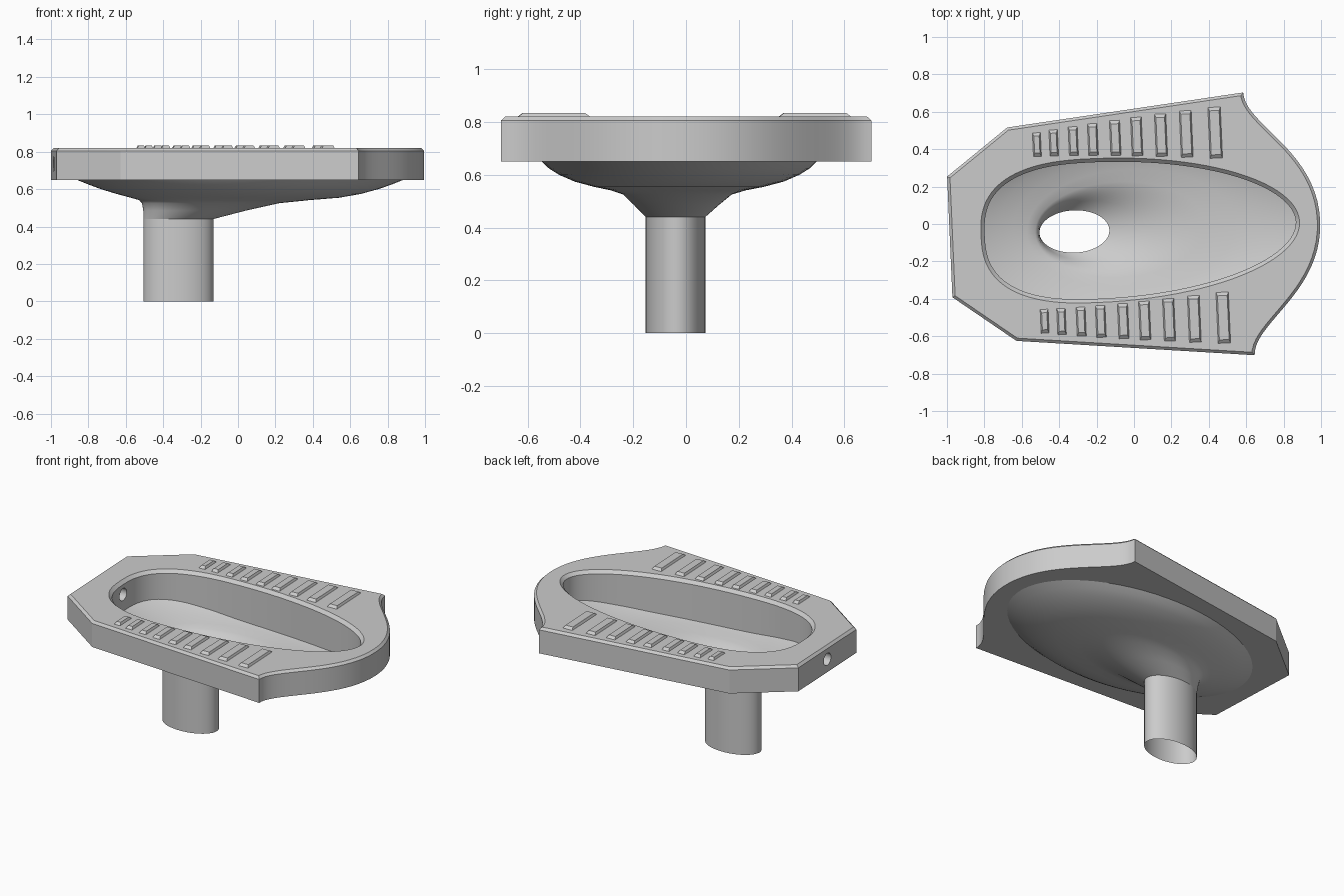
import bpy, bmesh
from math import sin, cos, pi, radians
from mathutils import Matrix, Vector
from mathutils.bvhtree import BVHTree

if "Cube" in bpy.data.objects:
    bpy.data.objects.remove(bpy.data.objects["Cube"])

# The whole pan sits slightly turned on the grid
PLACE = Matrix.Rotation(radians(2.5), 4, 'Z') @ Matrix.Translation((0, -0.026, 0))
BOTTOM, EDGE, TOP = 0.65, 0.805, 0.82


def finish(name, bm, angle=30):
    bmesh.ops.recalc_face_normals(bm, faces=bm.faces[:])
    bm.transform(PLACE)
    mesh = bpy.data.meshes.new(name)
    bm.to_mesh(mesh)
    bm.free()
    ob = bpy.data.objects.new(name, mesh)
    bpy.context.collection.objects.link(ob)
    bpy.ops.object.select_all(action='DESELECT')
    ob.select_set(True)
    bpy.context.view_layer.objects.active = ob
    if angle:
        bpy.ops.object.shade_smooth_by_angle(angle=radians(angle))
    return ob


def ring(bm, pts, z):
    return [bm.verts.new((x, y, z)) for x, y in pts]


def bridge(bm, a, b):
    n = len(a)
    for i in range(n):
        j = (i + 1) % n
        bm.faces.new((a[i], a[j], b[j], b[i]))


def fill_between(bm, a, b):
    edges = []
    for loop in (a, b):
        for i in range(len(loop)):
            edges.append(bm.edges.get((loop[i - 1], loop[i])))
    bmesh.ops.triangle_fill(bm, edges=edges, use_beauty=True, normal=(0, 0, 1))


def ellipse(x0, x1, b, n=64):
    c, a = (x0 + x1) / 2, (x1 - x0) / 2
    return [(c + a * cos(2 * pi * i / n), b * sin(2 * pi * i / n)) for i in range(n)]


def inset(pts, d):
    # mitred inward offset of a counter-clockwise loop
    out = []
    for i, p in enumerate(pts):
        p = Vector(p)
        e0 = (p - Vector(pts[i - 1])).normalized()
        e1 = (Vector(pts[(i + 1) % len(pts)]) - p).normalized()
        n0, n1 = Vector((-e0.y, e0.x)), Vector((-e1.y, e1.x))
        m = (n0 + n1).normalized()
        out.append(tuple(p + m * d / max(m.dot(n0), 0.3)))
    return out


# Slab outline: pointed nose with S-curved shoulders, chamfered rear corners
def nose(t):
    s = 1 - t
    k = (s**3, 3 * s * s * t, 3 * s * t * t, t**3)
    return (sum(w * v for w, v in zip(k, (.614, .614, .995, .995))),
            sum(w * v for w, v in zip(k, (.703, .53, .38, 0))))


half = [nose(1 - i / 20) for i in range(21)] + [(-.655, .571), (-.987, .323)]
outline = half + [(x, -y) for x, y in reversed(half[1:])]


# Egg-shaped opening: squarer at the rear, elliptical at the front
def egg(n=96):
    pts = []
    for i in range(n):
        c, s = cos(2 * pi * i / n), sin(2 * pi * i / n)
        a, p = (1.085, 1.0) if c > 0 else (.62, 2 / 2.6)
        x = -.2 + a * abs(c)**p * (1 if c > 0 else -1)
        pts.append((x, .385 * abs(s)**p * (1 if s > 0 else -1)))
    return pts


opening = egg()
throat = inset(opening, .02)

# Bowl shell, lofted down to the offset drain
bm = bmesh.new()
levels = [(-.865, .885, .52, .65), (-.80, .82, .493, .624), (-.735, .75, .455, .60),
          (-.65, .655, .395, .574), (-.575, .54, .32, .554), (-.53, .38, .255, .541),
          (-.515, .22, .205, .525), (-.508, .04, .16, .485), (-.507, -.133, .113, .44)]
rings = [ring(bm, ellipse(x0, x1, b), z) for x0, x1, b, z in levels]
for a, b in zip(rings, rings[1:]):
    bridge(bm, a, b)
tree = BVHTree.FromBMesh(bm)
finish("bowl", bm, 50)

# Wall between the slab and the bowl surface
bm = bmesh.new()
upper = ring(bm, throat, BOTTOM)
lower = []
for x, y in throat:
    hit = tree.ray_cast(Vector((x, y, 1)), Vector((0, 0, -1)))[0]
    lower.append(bm.verts.new((x, y, min(hit.z, BOTTOM - .001) if hit else BOTTOM - .001)))
bridge(bm, upper, lower)
finish("bowl_wall", bm)

# Drain pipe
bm = bmesh.new()
drain = ellipse(-.507, -.133, .113)
bridge(bm, ring(bm, drain, 0), ring(bm, drain, .44))
finish("drain_pipe", bm)

# Slab with chamfered outer edge and opening
bm = bmesh.new()
outer = [ring(bm, outline, BOTTOM), ring(bm, outline, EDGE), ring(bm, inset(outline, .015), TOP)]
inner = [ring(bm, throat, BOTTOM), ring(bm, throat, EDGE - .005), ring(bm, opening, TOP)]
for loops in (outer, inner):
    for a, b in zip(loops, loops[1:]):
        bridge(bm, a, b)
fill_between(bm, outer[2], inner[2])
fill_between(bm, outer[0], inner[0])
slab = finish("slab", bm, 0)

# Flush inlet hole through the rear end
bm = bmesh.new()
bmesh.ops.create_cone(bm, cap_ends=True, segments=24, radius1=.04, radius2=.04, depth=.4,
                      matrix=Matrix.Translation((-.93, 0, .735)) @ Matrix.Rotation(pi / 2, 4, 'Y'))
cutter = finish("inlet_cutter", bm, 0)
cutter.hide_render = True
mod = slab.modifiers.new("inlet", 'BOOLEAN')
mod.operation, mod.object, mod.solver = 'DIFFERENCE', cutter, 'EXACT'
bpy.ops.object.select_all(action='DESELECT')
slab.select_set(True)
bpy.context.view_layer.objects.active = slab
bpy.ops.object.modifier_apply(modifier=mod.name)
bpy.data.objects.remove(cutter)
bpy.ops.object.shade_smooth_by_angle(angle=radians(25))

# Foot grips: tapered bars, longer and wider to the front, mirrored
bm = bmesh.new()
for i, x in enumerate((-.50, -.41, -.305, -.20, -.08, .035, .165, .30, .455)):
    t = i / 8
    w, y0, y1 = .023 + .012 * t, .405 - .05 * t**2, .54 + .095 * t
    for side in (1, -1):
        def bar(w, d, z):
            return ring(bm, [(x - w, side * (y0 + d)), (x + w, side * (y0 + d)),
                             (x + w, side * (y1 - d)), (x - w, side * (y1 - d))], z)
        base, crest = bar(w, 0, TOP - .003), bar(w - .009, .022, .834)
        bridge(bm, base, crest)
        bm.faces.new(base)
        bm.faces.new(crest)
finish("foot_grips", bm, 0)
